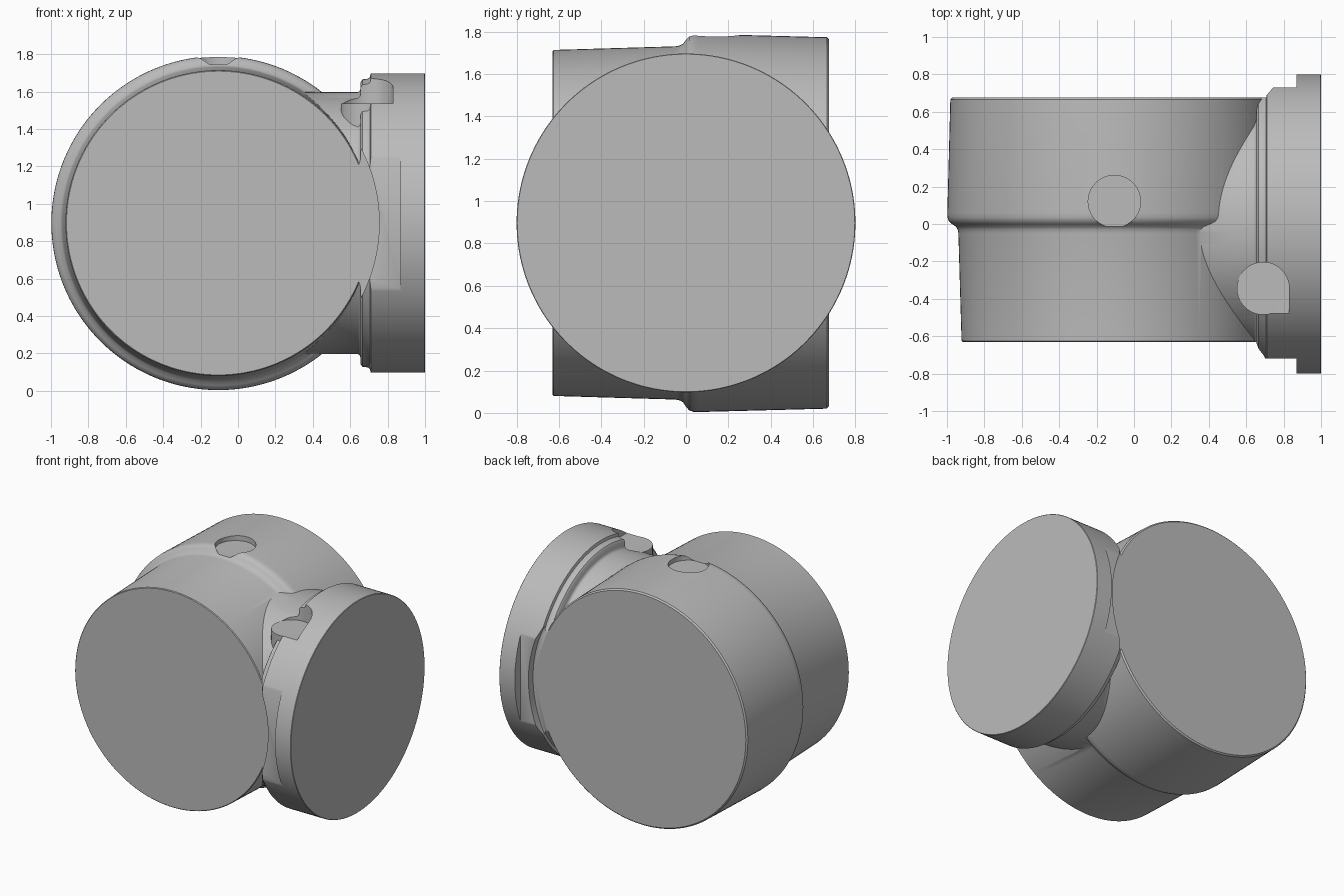
import bpy, bmesh, math
from mathutils import Matrix, Vector

if "Cube" in bpy.data.objects:
    bpy.data.objects.remove(bpy.data.objects["Cube"], do_unlink=True)

CX, CZ = -0.105, 0.897          # drum axis
SEG = 160

grey = bpy.data.materials.new("plain grey")
grey.use_nodes = True
colour = (0.5, 0.5, 0.5, 1)
grey.diffuse_color = colour
grey.node_tree.nodes["Principled BSDF"].inputs["Base Color"].default_value = colour


def finish(name, bm):
    bmesh.ops.recalc_face_normals(bm, faces=bm.faces)
    mesh = bpy.data.meshes.new(name)
    bm.to_mesh(mesh)
    bm.free()
    mesh.materials.append(grey)
    obj = bpy.data.objects.new(name, mesh)
    bpy.context.collection.objects.link(obj)
    return obj


def turned(name, profile, axis, centre, segments=SEG):
    """Closed solid of revolution from (position along axis, radius) pairs."""
    rot = Vector((0, 0, 1)).rotation_difference(Vector(axis)).to_matrix()
    bm = bmesh.new()
    rings = []
    for along, r in profile:
        ring = []
        for i in range(segments):
            a = 2 * math.pi * i / segments
            point = rot @ Vector((r * math.cos(a), r * math.sin(a), along))
            ring.append(bm.verts.new(point + Vector(centre)))
        rings.append(ring)
    for low, high in zip(rings, rings[1:]):
        for i in range(segments):
            j = (i + 1) % segments
            bm.faces.new((low[i], low[j], high[j], high[i]))
    bm.faces.new(rings[0])
    bm.faces.new(rings[-1])
    return finish(name, bm)


def box(name, low, high):
    low, high = Vector(low), Vector(high)
    bm = bmesh.new()
    bmesh.ops.create_cube(bm, size=1, matrix=Matrix.Translation((low + high) / 2)
                          @ Matrix.Diagonal((high - low).to_4d()))
    return finish(name, bm)


def combine(target, tool, operation):
    """Apply a boolean and discard the tool."""
    tool.hide_render = True
    mod = target.modifiers.new(operation, "BOOLEAN")
    mod.operation = operation
    mod.solver = "EXACT"
    mod.object = tool
    bpy.context.view_layer.objects.active = target
    bpy.ops.object.modifier_apply(modifier=mod.name)
    bpy.data.objects.remove(tool, do_unlink=True)


Y, X, Z = (0, 1, 0), (1, 0, 0), (0, 0, 1)

# Main drum with its tapered front, rounded step and larger back
drum = turned("drum_body", [
    (-0.63, 0.812), (-0.625, 0.817), (-0.05, 0.834), (-0.03, 0.838),
    (-0.015, 0.846), (0.0, 0.868), (0.015, 0.885), (0.035, 0.892), (0.06, 0.893),
    (0.665, 0.877), (0.675, 0.867)], Y, (CX, 0, CZ))

# Side neck and stepped collar
collar = turned("side_collar", [
    (0, 0.7), (0.64, 0.7), (0.65, 0.707), (0.656, 0.72), (0.656, 0.755),
    (0.665, 0.768), (0.695, 0.772), (0.705, 0.78), (0.71, 0.8), (0.87, 0.8)],
    X, (0, 0, CZ))

# Flats on the collar, front and back
combine(collar, box("front_flat_cutter", (-0.2, -1, 0), (0.95, -0.72, 2)), "DIFFERENCE")
combine(collar, box("back_flat_cutter", (-0.2, 0.73, 0), (0.95, 1, 2)), "DIFFERENCE")

# Clearance arcs in front of and behind the drum faces
combine(collar, turned("front_arc_cutter", [(-1, 0.86), (-0.63, 0.86)], Y,
                       (CX, 0, CZ)), "DIFFERENCE")
combine(collar, turned("back_arc_cutter", [(0.675, 0.91), (1, 0.91)], Y,
                       (CX, 0, CZ)), "DIFFERENCE")

# Keyed pocket in the collar, and the round boss that carries its floor
PX, PY, PR, FLOOR = 0.69, -0.345, 0.14, 1.537
combine(collar, turned("pocket_cutter", [(FLOOR, PR), (1.9, PR)], Z, (PX, PY, 0), 64),
        "DIFFERENCE")
combine(collar, box("pocket_corner_cutter", (PX, PY - PR, FLOOR), (PX + PR, PY, 1.9)),
        "DIFFERENCE")
combine(collar, turned("pocket_boss", [(1.2, PR), (FLOOR, PR)], Z, (PX, PY, 0), 64),
        "UNION")

# Shallow round recess on top of the drum
combine(drum, collar, "UNION")
combine(drum, turned("recess_cutter", [(1.745, 0.14), (1.9, 0.14)], Z,
                     (CX, 0.12, 0), 64), "DIFFERENCE")

# End disc closing the collar
disc = turned("end_disc", [(0.87, 0.8), (0.997, 0.8), (1, 0.797)], X, (0, 0, CZ))

for obj in (drum, disc):
    bpy.ops.object.select_all(action="DESELECT")
    obj.select_set(True)
    bpy.context.view_layer.objects.active = obj
    bpy.ops.object.shade_smooth_by_angle(angle=math.radians(35))
